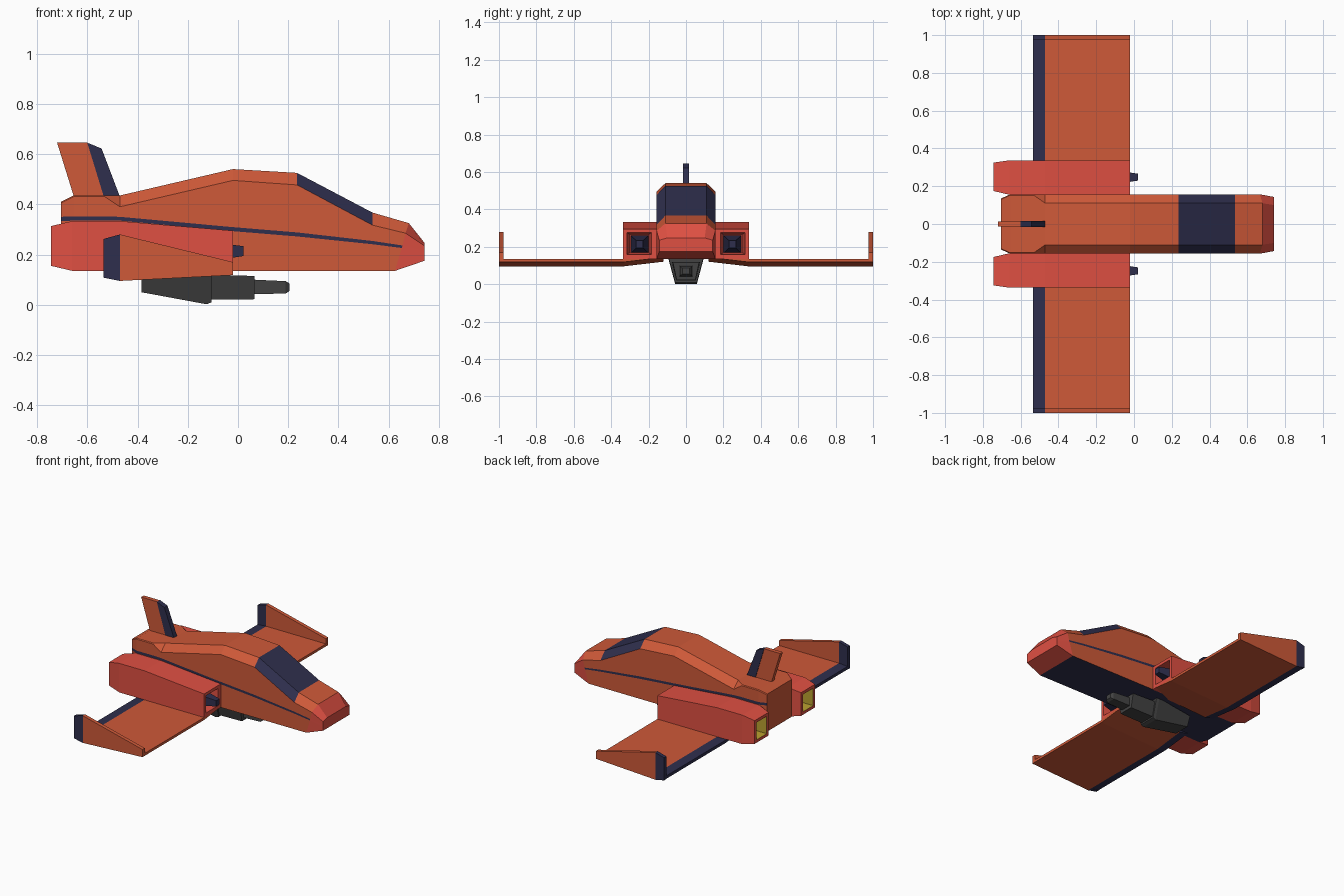
import bpy, bmesh


def material(name, rgb):
    m = bpy.data.materials.new(name)
    m.diffuse_color = (*rgb, 1)
    return m


ORANGE = material("orange", (0.62, 0.10, 0.04))
RED = material("red", (0.74, 0.08, 0.055))
NAVY = material("navy", (0.028, 0.028, 0.075))
GREY = material("dark_grey", (0.055, 0.055, 0.055))
YELLOW = material("yellow", (0.5, 0.36, 0.03))


def loft(name, rings, mats, pick=lambda span, side: 0, caps=(0, 0), mirror=False):
    """Skin a list of equal-length point rings, cap both ends, optionally mirror in y."""
    bm = bmesh.new()
    vs = [[bm.verts.new(p) for p in ring] for ring in rings]
    n = len(vs[0])
    for i in range(len(vs) - 1):
        for j in range(n):
            k = (j + 1) % n
            f = bm.faces.new((vs[i][j], vs[i][k], vs[i + 1][k], vs[i + 1][j]))
            f.material_index = pick(i, j)
    for ring, c in ((vs[0], caps[0]), (vs[-1], caps[1])):
        bm.faces.new(ring).material_index = c
    bmesh.ops.recalc_face_normals(bm, faces=bm.faces)
    me = bpy.data.meshes.new(name)
    bm.to_mesh(me)
    bm.free()
    for m in mats:
        me.materials.append(m)
    ob = bpy.data.objects.new(name, me)
    bpy.context.collection.objects.link(ob)
    if mirror:
        ob.modifiers.new("mirror", "MIRROR").use_axis = (False, True, False)
    return ob


def plate(name, profile, y0, y1, mat, mirror=False):
    return loft(name, [[(x, y, z) for x, z in profile] for y in (y0, y1)], [mat], mirror=mirror)


def rect(x, y0, y1, z0, z1):
    return [(x, y0, z0), (x, y1, z0), (x, y1, z1), (x, y0, z1)]


def both_sides(half):
    return half + [(x, -y, z) for x, y, z in reversed(half)]


# Fuselage: x, half width, bottom, stripe low, stripe high, side top, roof half width, roof
stations = [
    (-0.705, 0.135, 0.155, 0.333, 0.350, 0.405, 0.130, 0.410),
    (-0.655, 0.157, 0.135, 0.335, 0.352, 0.430, 0.152, 0.435),
    (-0.530, 0.157, 0.135, 0.335, 0.352, 0.430, 0.152, 0.435),
    (-0.470, 0.157, 0.135, 0.335, 0.350, 0.390, 0.110, 0.435),
    (-0.020, 0.157, 0.135, 0.293, 0.309, 0.495, 0.110, 0.540),
    (0.235, 0.157, 0.135, 0.272, 0.288, 0.477, 0.110, 0.525),
    (0.535, 0.157, 0.135, 0.241, 0.254, 0.317, 0.110, 0.367),
]
rings = [both_sides([(x, w, zb), (x, w, s0), (x, w, s1), (x, w, zc), (yt and x, yt, zt)])
         for x, w, zb, s0, s1, zc, yt, zt in stations]
front = both_sides([(0.625, 0.157, 0.135), (0.652, 0.157, 0.226), (0.655, 0.157, 0.236),
                    (0.667, 0.157, 0.285), (0.68, 0.110, 0.325)])
rings.append(front)


def hull_colour(span, side):
    canopy = span == 5 and side in (3, 4, 5)
    return 1 if canopy or side in (1, 7, 9) else 0


loft("fuselage", rings, [ORANGE, NAVY], hull_colour)

# Nose cap
nose_root = [(x - 0.004, y * 0.96, z) for x, y, z in front]
nose_tip = both_sides([(0.742, 0.143, 0.175), (0.742, 0.143, 0.200), (0.742, 0.143, 0.215),
                       (0.742, 0.143, 0.235), (0.742, 0.100, 0.247)])
loft("nose", [front, nose_tip], [RED])

# Engine nacelles, hollow at both ends
loft("engine_nacelle", [
    rect(-0.16, 0.20, 0.30, 0.170, 0.265),
    rect(-0.02, 0.185, 0.315, 0.158, 0.275),
    rect(-0.02, 0.155, 0.337, 0.135, 0.295),
    rect(-0.47, 0.155, 0.337, 0.135, 0.333),
    rect(-0.66, 0.155, 0.337, 0.135, 0.333),
    rect(-0.745, 0.175, 0.325, 0.155, 0.313),
    rect(-0.745, 0.195, 0.305, 0.175, 0.293),
    rect(-0.64, 0.195, 0.305, 0.175, 0.293),
], [RED, YELLOW], lambda span, side: int(span == 6), caps=(0, 1), mirror=True)
loft("intake_spike", [rect(-0.16, 0.20, 0.295, 0.165, 0.260),
                      rect(-0.03, 0.222, 0.274, 0.186, 0.240),
                      rect(0.022, 0.230, 0.266, 0.194, 0.233)], [NAVY], mirror=True)

# Wings, kinked upward towards the fuselage
wing_panel = [(-0.02, 0.118), (-0.02, 0.135), (-0.47, 0.135), (-0.47, 0.095)]
wing_flap = [(-0.47, 0.095), (-0.47, 0.135), (-0.535, 0.130), (-0.535, 0.110)]
for name, profile, mat in (("wing", wing_panel, ORANGE), ("wing_flap", wing_flap, NAVY)):
    span = [[(x, y, z + dz) for x, z in profile]
            for y, dz in ((0.12, 0.025), (0.335, 0.0), (0.975, 0.0))]
    loft(name, span, [mat], mirror=True)

# Winglets
plate("winglet", [(-0.02, 0.118), (-0.02, 0.170), (-0.47, 0.280), (-0.47, 0.095)],
      0.975, 1.0, ORANGE, True)
plate("winglet_edge", [(-0.47, 0.095), (-0.47, 0.280), (-0.535, 0.262), (-0.535, 0.108)],
      0.975, 1.0, NAVY, True)

# Tail fin
plate("tail_fin", [(-0.72, 0.645), (-0.60, 0.645), (-0.53, 0.42), (-0.65, 0.42)],
      -0.014, 0.014, ORANGE)
plate("tail_fin_edge", [(-0.60, 0.645), (-0.543, 0.622), (-0.47, 0.43), (-0.534, 0.43)],
      -0.017, 0.017, NAVY)


# Belly gun
def trapezoid(x, top, bottom, z1, z0):
    return [(x, -bottom, z0), (x, bottom, z0), (x, top, z1), (x, -top, z1)]


loft("gun_body", [trapezoid(-0.385, 0.080, 0.055, 0.115, 0.050),
                  trapezoid(-0.125, 0.095, 0.058, 0.138, 0.002),
                  trapezoid(-0.105, 0.092, 0.058, 0.138, 0.010)], [GREY])
loft("gun_housing", [trapezoid(-0.11, 0.075, 0.052, 0.118, 0.020),
                     trapezoid(0.065, 0.070, 0.050, 0.115, 0.022)], [GREY])
loft("gun_barrel", [trapezoid(0.06, 0.036, 0.036, 0.100, 0.042),
                    trapezoid(0.19, 0.031, 0.031, 0.094, 0.045),
                    trapezoid(0.205, 0.020, 0.020, 0.085, 0.055)], [GREY])
